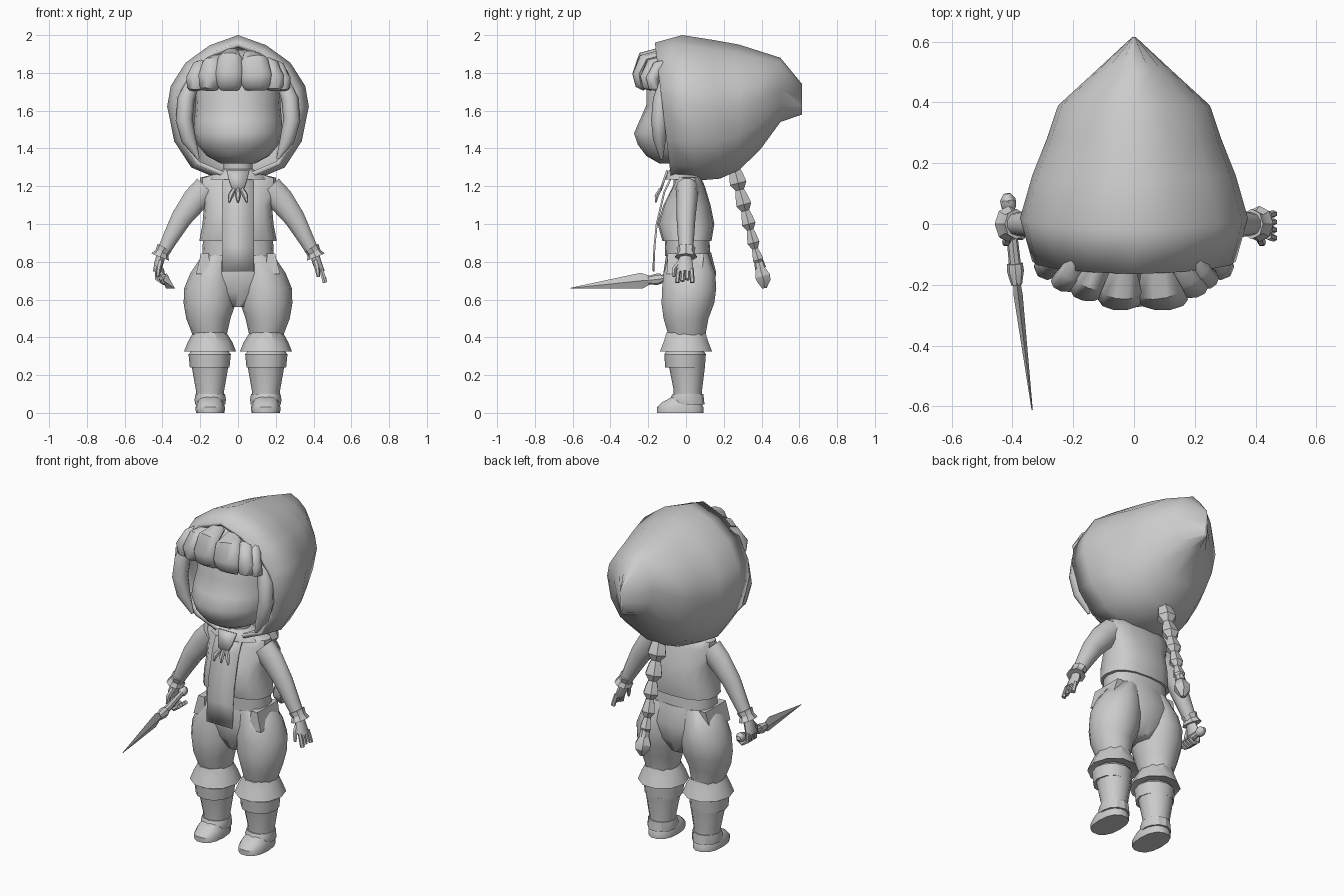
import bpy, bmesh, math
from mathutils import Vector

GREY = bpy.data.materials.new("plain grey")
GREY.diffuse_color = (0.6, 0.6, 0.6, 1)
X, Y, Z = Vector((1, 0, 0)), Vector((0, 1, 0)), Vector((0, 0, 1))


def finish(name, bm, angle=40, solid=0):
    bmesh.ops.recalc_face_normals(bm, faces=bm.faces)
    me = bpy.data.meshes.new(name)
    bm.to_mesh(me)
    bm.free()
    me.materials.append(GREY)
    for p in me.polygons:
        p.use_smooth = True
    me.set_sharp_from_angle(angle=math.radians(angle))
    ob = bpy.data.objects.new(name, me)
    bpy.context.collection.objects.link(ob)
    if solid:
        m = ob.modifiers.new("thickness", 'SOLIDIFY')
        m.thickness = solid
    return ob


def skin(bm, rings, caps=(True, True)):
    n = len(rings[0])
    vs = [[bm.verts.new(p) for p in r] for r in rings]
    for a, b in zip(vs, vs[1:]):
        for i in range(n):
            j = (i + 1) % n
            bm.faces.new((a[i], a[j], b[j], b[i]))
    if caps[0]:
        bm.faces.new(vs[0])
    if caps[1]:
        bm.faces.new(vs[-1])


def loft(name, rows, ref=X, n=12, axis=None, power=1.0, angle=40, turn=0.0):
    """Rows are x, y, z, radius along ref, radius across it."""
    pts = [Vector(r[:3]) for r in rows]
    rings = []
    for i, r in enumerate(rows):
        d = axis or (pts[min(i + 1, len(pts) - 1)] - pts[max(i - 1, 0)]).normalized()
        a = (ref - d * ref.dot(d)).normalized()
        b = d.cross(a)
        ring = []
        for k in range(n):
            t = 2 * math.pi * (k + turn) / n
            c, s = math.cos(t), math.sin(t)
            c = math.copysign(abs(c) ** power, c)
            s = math.copysign(abs(s) ** power, s)
            ring.append(pts[i] + a * c * r[3] + b * s * r[4])
        rings.append(ring)
    bm = bmesh.new()
    skin(bm, rings)
    return finish(name, bm, angle)


def strip(name, rows, thick=0.01):
    """Flat cloth from rows of centre x, y, z, half width."""
    bm = bmesh.new()
    vs = [[bm.verts.new((x + s * w, y, z)) for s in (-1, 1)] for x, y, z, w in rows]
    for a, b in zip(vs, vs[1:]):
        bm.faces.new((a[0], a[1], b[1], b[0]))
    return finish(name, bm, 40, thick)


# Hood: rings of one outline along y, open at the face, pointed at the back
half = [(0, 1), (.4, .93), (.74, .81), (.95, .65), (1, .51), (.9, .27), (.66, .09), (.22, 0)]
outline = half + [(-u, v) for u, v in reversed(half[1:])]
rings = []
for y, top, bot, w, lean in [(-.165, 1.96, 1.25, .335, .085), (-.02, 2.0, 1.23, .375, .08),
                             (.14, 1.975, 1.24, .335, .04), (.28, 1.95, 1.285, .287, 0),
                             (.39, 1.915, 1.39, .25, 0), (.50, 1.88, 1.54, .13, 0),
                             (.615, 1.74, 1.58, .006, 0)]:
    rings.append([(u * w, y + lean * (1 - v), bot + v * (top - bot)) for u, v in outline])
bm = bmesh.new()
skin(bm, rings, (False, True))
finish("hood", bm, 45, 0.025)

# Head, neck and hair
loft("head", [(0, -.04, 1.32, .09, .10), (0, -.03, 1.36, .165, .18), (0, -.03, 1.42, .215, .225),
              (0, -.03, 1.48, .232, .245), (0, -.02, 1.55, .232, .225), (0, 0, 1.63, .225, .21),
              (0, 0, 1.76, .22, .21), (0, 0, 1.87, .16, .16), (0, 0, 1.92, .06, .06)],
     n=20, axis=Z, angle=60)
loft("neck", [(0, 0, 1.2, .08, .065), (0, -.01, 1.36, .075, .065)], axis=Z)
for x, w, dy in [(-.225, .05, .06), (-.15, .06, .03), (-.045, .073, 0), (.095, .083, 0),
                 (.19, .055, .04), (.24, .04, .07)]:
    drop = abs(x) * .28
    loft("fringe_lock", [(x * .7, -.13 + dy, 1.92 - drop, w * .5, .03),
                         (x * .9, -.22 + dy, 1.89 - drop, w * .9, .04),
                         (x, -.25 + dy, 1.80 - drop * .5, w, .035),
                         (x, -.24 + dy, 1.745 - drop * .3, w * .9, .03),
                         (x, -.22 + dy, 1.71, w * .7, .008)], n=10, angle=50)
for s in (-1, 1):
    loft("side_lock", [(s * .24, -.10, 1.76, .04, .04), (s * .275, -.13, 1.66, .045, .045),
                       (s * .285, -.14, 1.55, .045, .045), (s * .262, -.14, 1.45, .04, .035),
                       (s * .21, -.13, 1.345, .008, .008)], n=8, angle=60)

# Braid of repeated flaring segments, with a tie and a tuft
path = [Vector((0, .255, 1.30)), Vector((0, .285, 1.18)), Vector((0, .315, 1.07)),
        Vector((0, .34, .97)), Vector((0, .365, .87)), Vector((0, .39, .785))]
for i, (a, b) in enumerate(zip(path, path[1:])):
    r = .052 - .005 * i
    rows = [(*a.lerp(b, t), r * k * 1.15, r * k) for t, k in
            ((-.08, .5), (.3, .8), (.7, 1), (1.03, .45))]
    loft("braid_segment", rows, n=6, angle=30)
loft("braid_tie", [(0, .383, .81, .024, .024), (0, .395, .765, .03, .03)], n=8)
loft("braid_tuft", [(0, .39, .775, .025, .025), (0, .405, .725, .05, .046),
                    (0, .412, .70, .045, .042), (0, .415, .66, .014, .014)], n=6, angle=30)

# Vest, sash and hips
loft("vest", [(0, .005, .91, .205, .13), (0, 0, 1.0, .188, .15), (0, .005, 1.1, .18, .125),
              (0, .015, 1.2, .2, .085), (0, .015, 1.245, .2, .065), (0, .01, 1.27, .1, .06)],
     n=16, axis=Z, power=.8, angle=35)
loft("sash", [(0, .01, .83, .19, .12), (0, .005, .925, .185, .118)], n=16, axis=Z, power=.8)
loft("hips", [(0, .02, .56, .06, .08), (0, .02, .64, .18, .12), (0, .02, .74, .225, .14),
              (0, .015, .85, .182, .118)], n=16, axis=Z, angle=60)

# Hanging front cloth and clasp
strip("front_cloth", [(0, -.075, 1.265, .085), (0, -.12, 1.17, .085), (0, -.16, 1.0, .085),
                      (0, -.172, .88, .085), (0, -.178, .75, .085)])
loft("collar", [(0, -.01, 1.235, .16, .10), (0, -.01, 1.265, .13, .10), (0, -.01, 1.29, .08, .075)],
     n=12, axis=Z)
strip("clasp", [(0, -.105, 1.285, .06), (0, -.125, 1.225, .045), (0, -.14, 1.18, .028)], .012)
for x in (-.04, 0, .04):
    loft("clasp_prong", [(x * .5, -.135, 1.185, .011, .01), (x, -.155, 1.15, .015, .012),
                         (x * 1.2, -.16, 1.115, .005, .005)], n=6)

for s in (-1, 1):
    # Arm with flared wrist cuff
    loft("arm", [(s * .165, .005, 1.19, .06, .075), (s * .225, .005, 1.13, .056, .072),
                 (s * .30, 0, 1.03, .05, .058), (s * .355, 0, .93, .043, .045),
                 (s * .40, 0, .845, .036, .034)], ref=Y, n=10, angle=60)
    loft("wrist_cuff", [(s * .388, 0, .875, .05, .042), (s * .402, 0, .85, .044, .037),
                        (s * .412, 0, .825, .06, .05)], ref=Y, n=8, angle=25)
    # Hand: open on one side, closed on a grip on the other
    grip = s < 0
    loft("palm", [(s * .405, 0, .84, .027, .024), (s * .42, -.005, .79, .042, .024),
                  (s * (.43 if grip else .44), -.005, .745, .046, .02)], ref=Y, n=8, angle=50)
    for k in range(4):
        y = -.04 + .023 * k
        if grip:
            rows = [(-.43, y, .76), (-.428, y, .71), (-.395, y, .688), (-.365, y, .71)]
        else:
            rows = [(.44, y, .76), (.452, y * 1.1, .72), (.46, y * 1.15, .69 + .008 * (k % 3))]
        loft("finger", [(*p, .012, .013) for p in rows], ref=Y, n=6)
    loft("thumb", [(s * .41, -.03, .80, .015, .015), (s * .42, -.06, .765, .014, .014),
                   (s * .425, -.065, .72, .008, .008)], n=6)

    # Hip flap
    loft("hip_flap", [(s * .185, -.01, .735, .045, .11), (s * .175, 0, .845, .025, .115)],
         n=4, axis=Z, turn=.5, power=.5, angle=30)
    # Baggy trouser leg
    loft("trouser_leg", [(s * .15, .005, .41, .09, .10), (s * .157, 0, .50, .117, .122),
                         (s * .15, .01, .58, .138, .143), (s * .147, .017, .66, .138, .147),
                         (s * .132, .018, .74, .12, .14), (s * .1, .015, .845, .082, .105)],
         n=14, axis=Z, angle=60)
    loft("trouser_cuff", [(s * .15, 0, .425, .088, .108), (s * .148, 0, .375, .118, .125),
                          (s * .148, 0, .325, .138, .145), (s * .148, 0, .34, .10, .10)],
         n=10, axis=Z, angle=35)
    # Boot: top band, shaft, ankle band and shoe
    loft("boot_band", [(s * .15, -.005, .24, .105, .105), (s * .15, -.005, .31, .112, .11),
                       (s * .15, -.005, .325, .10, .10)], n=12, axis=Z, angle=35)
    loft("boot_shaft", [(s * .148, .01, .06, .072, .075), (s * .148, .01, .12, .075, .075),
                        (s * .148, .005, .25, .098, .096)], n=12, axis=Z)
    loft("ankle_band", [(s * .147, .01, .045, .08, .088), (s * .147, .005, .07, .083, .09),
                        (s * .147, .01, .10, .078, .082)], n=12, axis=Z, angle=30)
    loft("shoe", [(s * .147, -.03, 0, .076, .125), (s * .147, -.03, .03, .078, .125),
                  (s * .147, -.025, .055, .07, .105), (s * .147, 0, .085, .06, .075)],
         n=14, axis=Z, power=.85, angle=35)

# Dagger: pommel, grip, guard and diamond blade
loft("dagger_pommel", [(-.418, .10, .752, .012, .012), (-.415, .08, .75, .028, .026),
                       (-.412, .055, .746, .026, .024), (-.41, .04, .744, .014, .014)], ref=Z, n=8)
loft("dagger_grip", [(-.412, .06, .747, .017, .017), (-.39, -.15, .707, .02, .02)], ref=Z, n=8)
loft("dagger_guard", [(-.392, -.13, .711, .026, .026), (-.390, -.155, .707, .03, .028),
                      (-.386, -.20, .702, .022, .018)], ref=Z, n=8, angle=30)
loft("dagger_blade", [(-.386, -.19, .703, .022, .012), (-.381, -.235, .700, .042, .015),
                      (-.335, -.612, .66, .002, .002)], ref=Z, n=4, angle=15)
